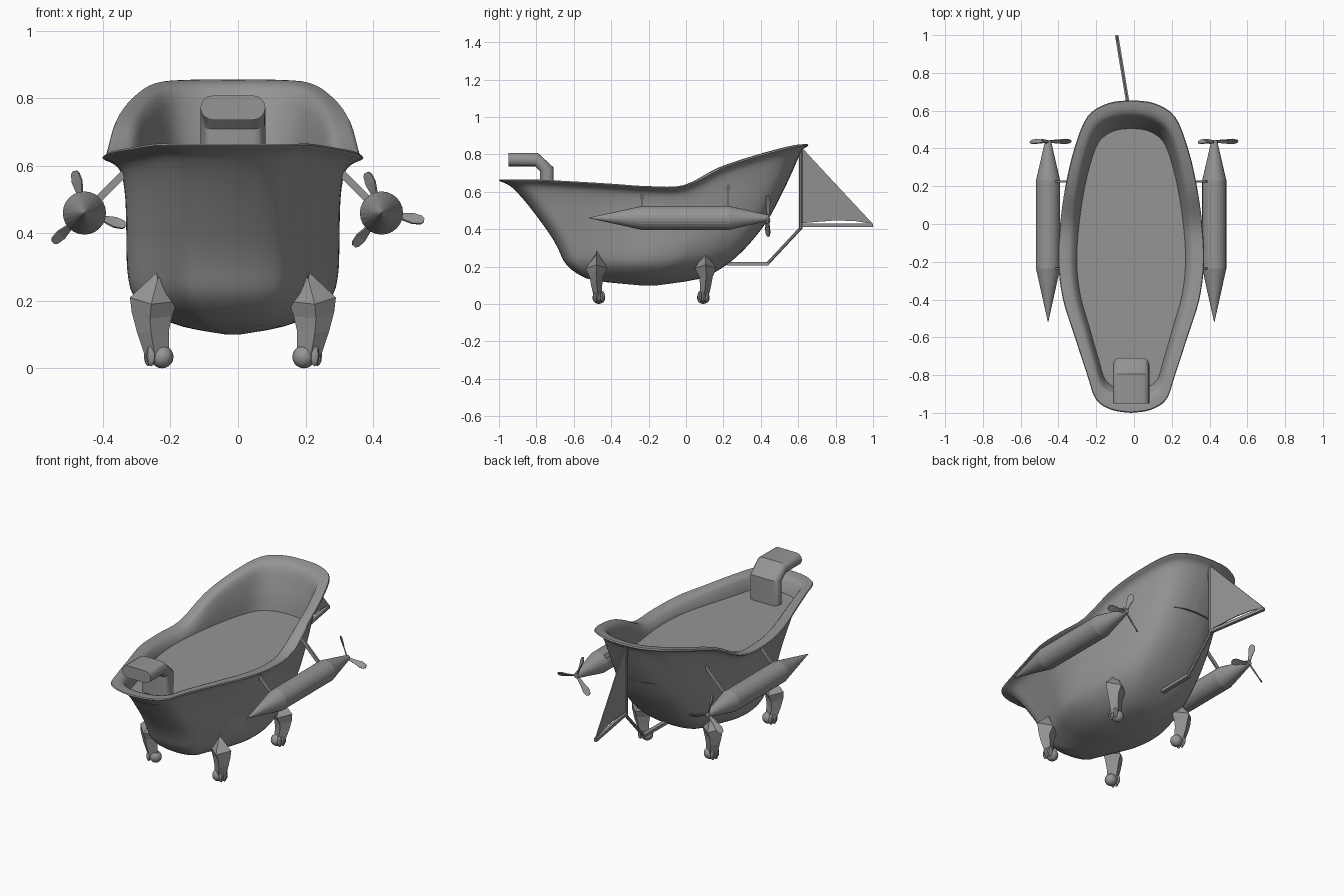
import bpy, bmesh, math
from mathutils import Vector, Matrix

if "Cube" in bpy.data.objects:
    bpy.data.objects.remove(bpy.data.objects["Cube"])

CX = -0.015  # centre line of the tub
grey = bpy.data.materials.new("metal_grey")
grey.diffuse_color = (0.3, 0.3, 0.3, 1)
grey.use_nodes = True
grey.node_tree.nodes["Principled BSDF"].inputs["Base Color"].default_value = grey.diffuse_color


def make(name, bm, smooth=None):
    bmesh.ops.recalc_face_normals(bm, faces=bm.faces)
    me = bpy.data.meshes.new(name)
    bm.to_mesh(me)
    bm.free()
    me.materials.append(grey)
    ob = bpy.data.objects.new(name, me)
    bpy.context.collection.objects.link(ob)
    if smooth:
        bpy.ops.object.select_all(action='DESELECT')
        ob.select_set(True)
        bpy.context.view_layer.objects.active = ob
        bpy.ops.object.shade_smooth_by_angle(angle=math.radians(smooth))
    return ob


def spline(pts, n):
    """Smooth curve through points of any dimension, n steps per span."""
    out = []
    for i in range(len(pts) - 1):
        p0, p1, p2, p3 = (pts[max(0, min(len(pts) - 1, i + k))] for k in (-1, 0, 1, 2))
        for s in range(n):
            t = s / n
            out.append([0.5 * (2 * b + (c - a) * t + (2 * a - 5 * b + 4 * c - d) * t * t
                               + (3 * b - a - 3 * c + d) * t ** 3)
                        for a, b, c, d in zip(p0, p1, p2, p3)])
    out.append(list(pts[-1]))
    return out


def loft(bm, rings, cap_start=True, cap_end=True):
    vs = [[bm.verts.new(p) for p in r] for r in rings]
    n = len(vs[0])
    for a, b in zip(vs, vs[1:]):
        for i in range(n):
            j = (i + 1) % n
            bm.faces.new((a[i], a[j], b[j], b[i]))
    if cap_start:
        bm.faces.new(vs[0])
    if cap_end:
        bm.faces.new(vs[-1])


def bar(bm, a, b, w, h, sides=4):
    """Straight bar between two points; w and h are half sizes."""
    a, b = Vector(a), Vector(b)
    d = (b - a).normalized()
    u = d.cross(Vector((0, 1, 0)) if abs(d.y) < 0.9 else Vector((0, 0, 1))).normalized()
    v = d.cross(u)
    k = math.sqrt(2) if sides == 4 else 1
    ang = [2 * math.pi * (i + 0.5) / sides for i in range(sides)]
    loft(bm, [[p + u * (w * k * math.cos(t)) + v * (h * k * math.sin(t)) for t in ang] for p in (a, b)])


# Rim outline: half width, y, height
half = spline([(0, -1, .665), (.1, -.985, .665), (.185, -.93, .665), (.232, -.8, .665),
               (.297, -.6, .655), (.36, -.4, .643), (.385, -.2, .63), (.375, 0, .637),
               (.347, .2, .735), (.30, .4, .80), (.23, .57, .845), (.12, .64, .855), (0, .655, .855)], 4)
rim = half + [(-x, y, z) for x, y, z in half[-2:0:-1]]


def ring(yf, yb, hw, f, base):
    return [(CX + x / .385 * hw, yf + (y + 1) / 1.655 * (yb - yf), base + f * (z - base))
            for x, y, z in rim]


# Tub: outer wall, rolled lip, inner wall (front y, back y, half width, height share)
outer = spline([(-.25, -.15, .02, 0), (-.49, .07, .15, .045), (-.59, .19, .24, .12),
                (-.65, .285, .295, .22), (-.685, .375, .312, .35), (-.735, .455, .315, .5),
                (-.84, .55, .318, .75), (-.915, .60, .33, .90), (-.955, .62, .352, .955),
                (-.99, .645, .38, .98), (-1, .655, .386, .99)], 3)
inner = spline([(-.995, .65, .382, 1), (-.965, .615, .352, .98), (-.925, .575, .322, .9),
                (-.905, .545, .303, .6), (-.89, .52, .292, .3), (-.88, .505, .286, 0)], 2)
bm = bmesh.new()
loft(bm, [ring(*l, .10) for l in outer] + [ring(*l, .575) for l in inner], True, False)
make("bathtub", bm, 50)

# Flat bath water
bm = bmesh.new()
bm.faces.new([bm.verts.new(p) for p in ring(-.895, .52, .292, 0, .58)])
make("water", bm)

# Tap: capsule section swept along a bent path
sec = []
for s, a0 in ((1, -90), (-1, 90)):
    for k in range(9):
        a = math.radians(a0 + 180 * k / 8)
        sec.append((s * .06 + .036 * math.cos(a), .036 * math.sin(a)))
path = [(-.95, .772, 0, 1), (-.80, .772, .2, 1), (-.745, .72, 1, .3), (-.745, .56, 1, 0)]
bm = bmesh.new()
loft(bm, [[(CX + u, y + v * ny, z + v * nz) for u, v in sec] for y, z, ny, nz in path])
make("tap", bm, 30)

# Side engines with struts and propellers
for side, label, start in ((-1, "left", 103), (1, "right", 110)):
    ex, ez = CX + side * .44, .46
    bm = bmesh.new()
    prof = [(-.52, .001), (-.235, .064), (.23, .064), (.43, .018), (.445, .014)]
    loft(bm, [[(ex + r * math.cos(math.tau * i / 24), y, ez + r * math.sin(math.tau * i / 24))
               for i in range(24)] for y, r in prof])
    make(label + "_engine", bm)

    bm = bmesh.new()
    for y, reach in ((-.235, .30), (.225, .27)):
        bar(bm, (CX + side * .42, y, .48), (CX + side * reach, y, .90 - reach), .011, .005)
    make(label + "_struts", bm)

    bm = bmesh.new()
    for k in range(3):
        turn = Matrix.Rotation(-math.radians(start + 120 * k), 3, 'Y')
        rings = []
        for r, w, tw in ((.01, .007, 55), (.06, .012, 50), (.095, .019, 40), (.12, .014, 35), (.128, .006, 35)):
            c, s = math.cos(math.radians(tw)), math.sin(math.radians(tw))
            rings.append([Vector((ex, .437, ez)) + turn @ Vector((r, a * w * s + b * c * .003, a * w * c - b * s * .003))
                          for a, b in ((-1, -1), (1, -1), (1, 1), (-1, 1))])
        loft(bm, rings)
    make(label + "_propeller", bm)

# Steering sail: mast, boom, triangular sheet and linkage
def swing(d, z):
    """Point on the slightly turned sail plane, d behind the mast."""
    return Vector((-.028 - .165 * d, .613 + d, z))


bm = bmesh.new()
bar(bm, swing(0, .40), swing(0, .845), .011, .011, 8)
make("mast", bm)
bm = bmesh.new()
bar(bm, swing(0, .42), swing(.386, .42), .009, .009)
make("boom", bm)
bm = bmesh.new()
sheet = [swing(*p) for p in ((.008, .835), (.10, .735), (.386, .428), (.30, .442), (.19, .447), (.008, .432))]
loft(bm, [[p + Vector((o, 0, 0)) for p in sheet] for o in (-.003, .003)])
make("sail", bm)
bm = bmesh.new()
bar(bm, swing(0, .405), (-.02, .44, .22), .009, .009, 8)
bar(bm, (-.02, .445, .216), (-.02, .22, .214), .012, .009)
make("steering_rod", bm)

# Clawed legs: faceted limb, ball and toes
for sx, lx in ((-1, "left"), (1, "right")):
    for y0, ly in ((-.478, "front"), (.105, "rear")):
        sy = 1 if ly == "front" else -1

        def P(x, y, z):
            return Vector((CX + sx * x, y0 + sy * y, z))

        bm = bmesh.new()
        # inner x, outer x, centre y, half depth, height
        rows = [(.22, .226, 0, .003, .272), (.165, .305, 0, .058, .198), (.18, .30, -.002, .036, .155),
                (.19, .285, .0, .030, .11), (.19, .262, .008, .022, .04)]
        loft(bm, [[P(a, yc, z), P(a * .45 + b * .55, yc - d, z - .008), P(b, yc, z + .012 * (z > .15)),
                   P(a * .45 + b * .55, yc + d, z - .008)] for a, b, yc, d, z in rows])
        make(f"{ly}_{lx}_leg", bm)
        bm = bmesh.new()
        bmesh.ops.create_uvsphere(bm, u_segments=16, v_segments=10, radius=.034,
                                  matrix=Matrix.Translation(P(.21, .012, .034)))
        for ang in (-50, 0, 50):
            t = math.radians(ang)
            c = P(.228 + .022 * math.cos(t), .012 + .026 * math.sin(t), .038)
            bmesh.ops.create_uvsphere(bm, u_segments=8, v_segments=6, radius=1,
                                      matrix=Matrix.Translation(c) @ Matrix.Diagonal((.014, .012, .032, 1)))
        make(f"{ly}_{lx}_foot", bm, 40)
